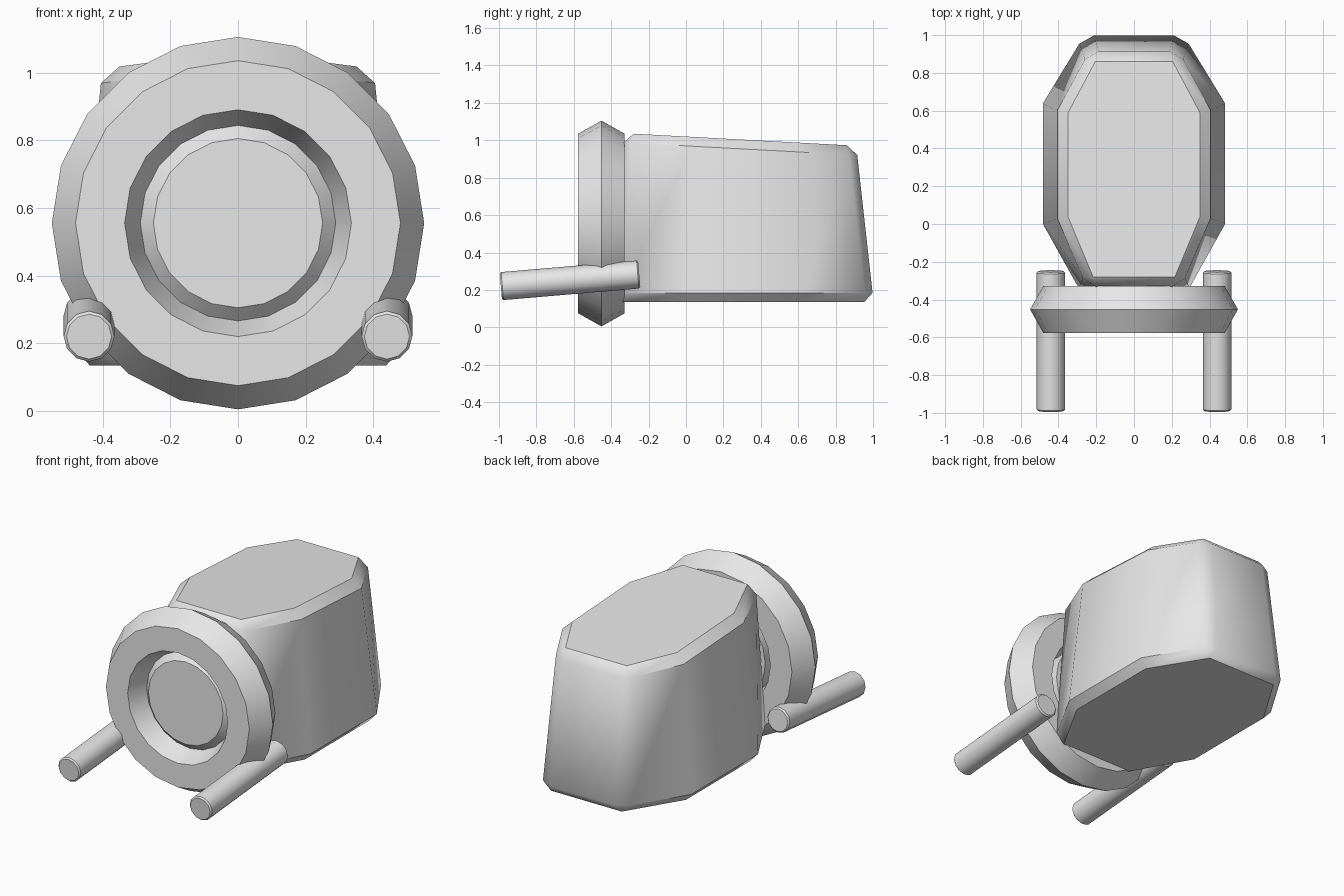
import bpy
import bmesh
from math import cos, sin, pi, radians
from mathutils import Vector

cube = bpy.data.objects.get("Cube")
if cube:
    bpy.data.objects.remove(cube, do_unlink=True)

grey = bpy.data.materials.new("light_grey")
grey.use_nodes = True
grey.diffuse_color = (0.8, 0.8, 0.8, 1)
grey.node_tree.nodes["Principled BSDF"].inputs["Base Color"].default_value = (0.8, 0.8, 0.8, 1)


def finish(name, bm, smooth=40, bevel=0):
    """Turn a bmesh into a shaded, optionally bevelled object."""
    bmesh.ops.recalc_face_normals(bm, faces=bm.faces)
    mesh = bpy.data.meshes.new(name)
    bm.to_mesh(mesh)
    bm.free()
    mesh.materials.append(grey)
    obj = bpy.data.objects.new(name, mesh)
    bpy.context.collection.objects.link(obj)
    bpy.ops.object.select_all(action="DESELECT")
    obj.select_set(True)
    bpy.context.view_layer.objects.active = obj
    if bevel:
        mod = obj.modifiers.new("edge_bevel", "BEVEL")
        mod.width = bevel
        mod.segments = 1
        mod.limit_method = "ANGLE"
        mod.angle_limit = radians(35)
        bpy.ops.object.modifier_apply(modifier=mod.name)
    bpy.ops.object.shade_smooth_by_angle(angle=radians(smooth))
    return obj


def lathe(name, profile, closed, sides=20, centre_z=0.555):
    """Spin (radius, y) points around the front-to-back axis."""
    bm = bmesh.new()
    rings = [[bm.verts.new((r * sin(2 * pi * i / sides), y, centre_z + r * cos(2 * pi * i / sides)))
              for i in range(sides)] for r, y in profile]
    pairs = list(zip(rings, rings[1:]))
    if closed:
        pairs.append((rings[-1], rings[0]))
    else:
        bm.faces.new(rings[0])
        bm.faces.new(rings[-1])
    for a, b in pairs:
        for i in range(sides):
            j = (i + 1) % sides
            bm.faces.new((a[i], a[j], b[j], b[i]))
    return finish(name, bm)


def outline(half):
    """Mirror the right-hand half of a plan outline."""
    return half + [(-x, y) for x, y in reversed(half)]


# Tapered eight-sided housing with a sloping roof
base = outline([(0.27, -0.385), (0.488, 0.0), (0.488, 0.64), (0.265, 1.003)])
roof = outline([(0.25, -0.33), (0.40, 0.03), (0.40, 0.60), (0.235, 0.91)])
bm = bmesh.new()
low = [bm.verts.new((x, y, 0.135)) for x, y in base]
high = [bm.verts.new((x, y, 1.02 - 0.054 * y)) for x, y in roof]
bm.faces.new(low)
bm.faces.new(high)
for i in range(len(low)):
    j = (i + 1) % len(low)
    bm.faces.new((low[i], low[j], high[j], high[i]))
finish("housing", bm, bevel=0.05)

# Six-sided ring around the front opening
lathe("front_ring", [(0.55, -0.452), (0.48, -0.577), (0.335, -0.577),
                     (0.285, -0.452), (0.335, -0.328), (0.48, -0.328)], True)

# Chamfered disc inside the ring
lathe("front_disc", [(0.25, -0.50), (0.30, -0.45), (0.30, -0.33)], False)

# Pair of slightly tilted rods at the lower sides
start, end = Vector((0, -0.99, 0.22)), Vector((0, -0.25, 0.283))
axis = end - start
turn = axis.to_track_quat("Z", "Y").to_matrix().to_4x4()
for side, label in ((1, "left"), (-1, "right")):
    bm = bmesh.new()
    bmesh.ops.create_cone(bm, cap_ends=True, segments=12, radius1=0.075, radius2=0.075,
                          depth=axis.length, matrix=turn)
    bmesh.ops.translate(bm, verts=bm.verts, vec=(start + end) / 2 + Vector((0.44 * side, 0, 0)))
    finish(label + "_rod", bm, bevel=0.008)
